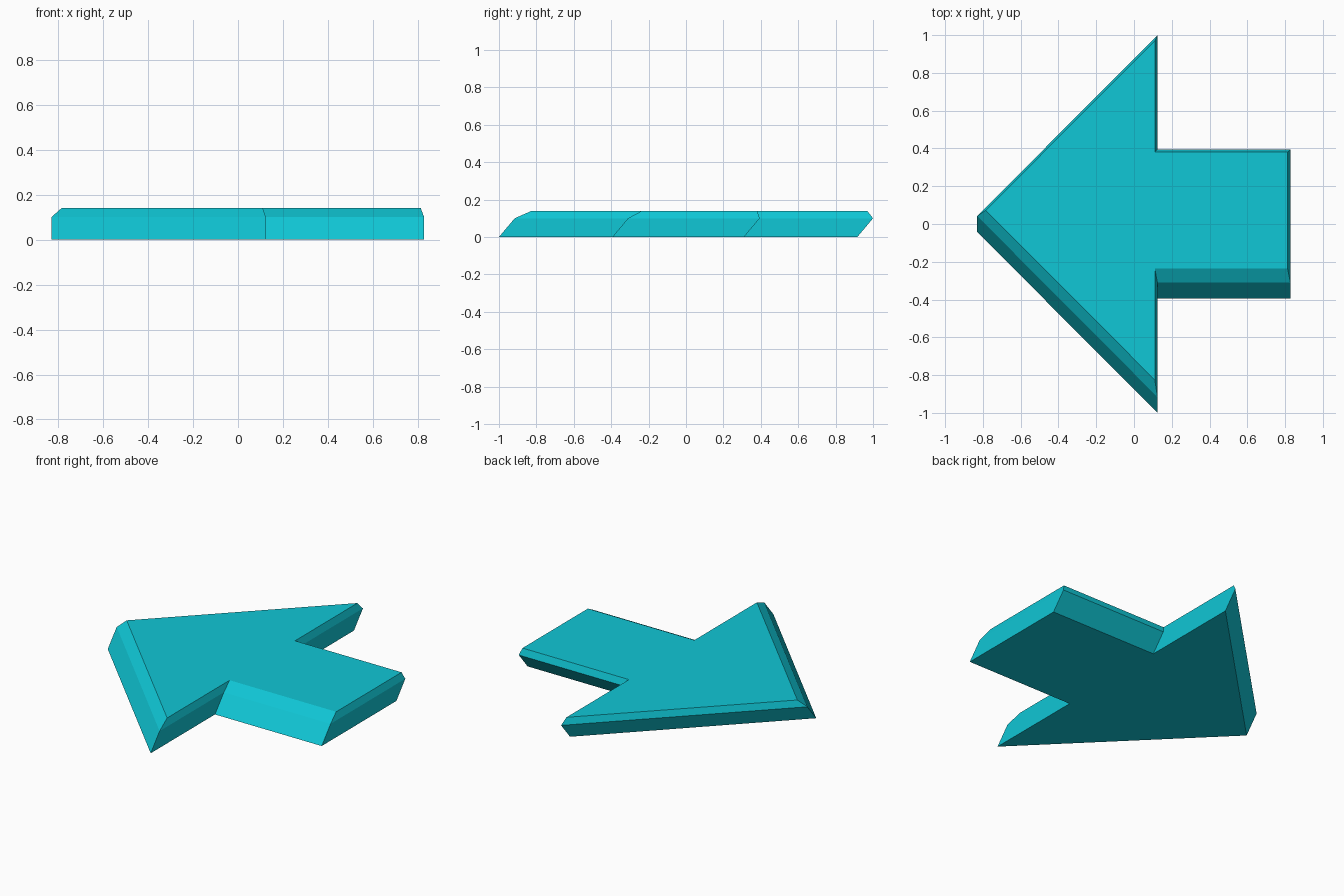
import bpy
import bmesh

cube = bpy.data.objects.get("Cube")
if cube:
    bpy.data.objects.remove(cube, do_unlink=True)

# Single cyan colour
cyan = bpy.data.materials.new("cyan")
colour = (0.005, 0.57, 0.67, 1)
cyan.use_nodes = True
cyan.diffuse_color = colour
bsdf = next(n for n in cyan.node_tree.nodes if n.type == 'BSDF_PRINCIPLED')
bsdf.inputs["Base Color"].default_value = colour


def arrow_outline(tip, neck, end, wing, shaft, shift):
    """Counter-clockwise arrow pointing to -x, symmetric about y = shift."""
    half = [(neck, wing), (neck, shaft), (end, shaft)]
    lower = [(x, shift - y) for x, y in half]
    upper = [(x, shift + y) for x, y in reversed(half)]
    return [(tip, shift)] + lower + upper


# Slanted layers: base, top of the wall, and the bevelled face
layers = [
    (0.0, arrow_outline(-0.83, 0.124, 0.828, 0.958, 0.352, -0.042)),
    (0.1, arrow_outline(-0.83, 0.124, 0.828, 0.958, 0.352, 0.042)),
    (0.14, arrow_outline(-0.785, 0.11, 0.813, 0.897, 0.308, 0.072)),
]

bm = bmesh.new()
rings = [[bm.verts.new((x, y, z)) for x, y in outline] for z, outline in layers]
for low, high in zip(rings, rings[1:]):
    for i in range(len(low)):
        j = (i + 1) % len(low)
        bm.faces.new((low[i], low[j], high[j], high[i]))
bm.faces.new(rings[-1])
bm.faces.new(rings[0][::-1])
bmesh.ops.recalc_face_normals(bm, faces=bm.faces[:])

mesh = bpy.data.meshes.new("arrow")
bm.to_mesh(mesh)
bm.free()
mesh.materials.append(cyan)
arrow = bpy.data.objects.new("arrow", mesh)
bpy.context.collection.objects.link(arrow)
